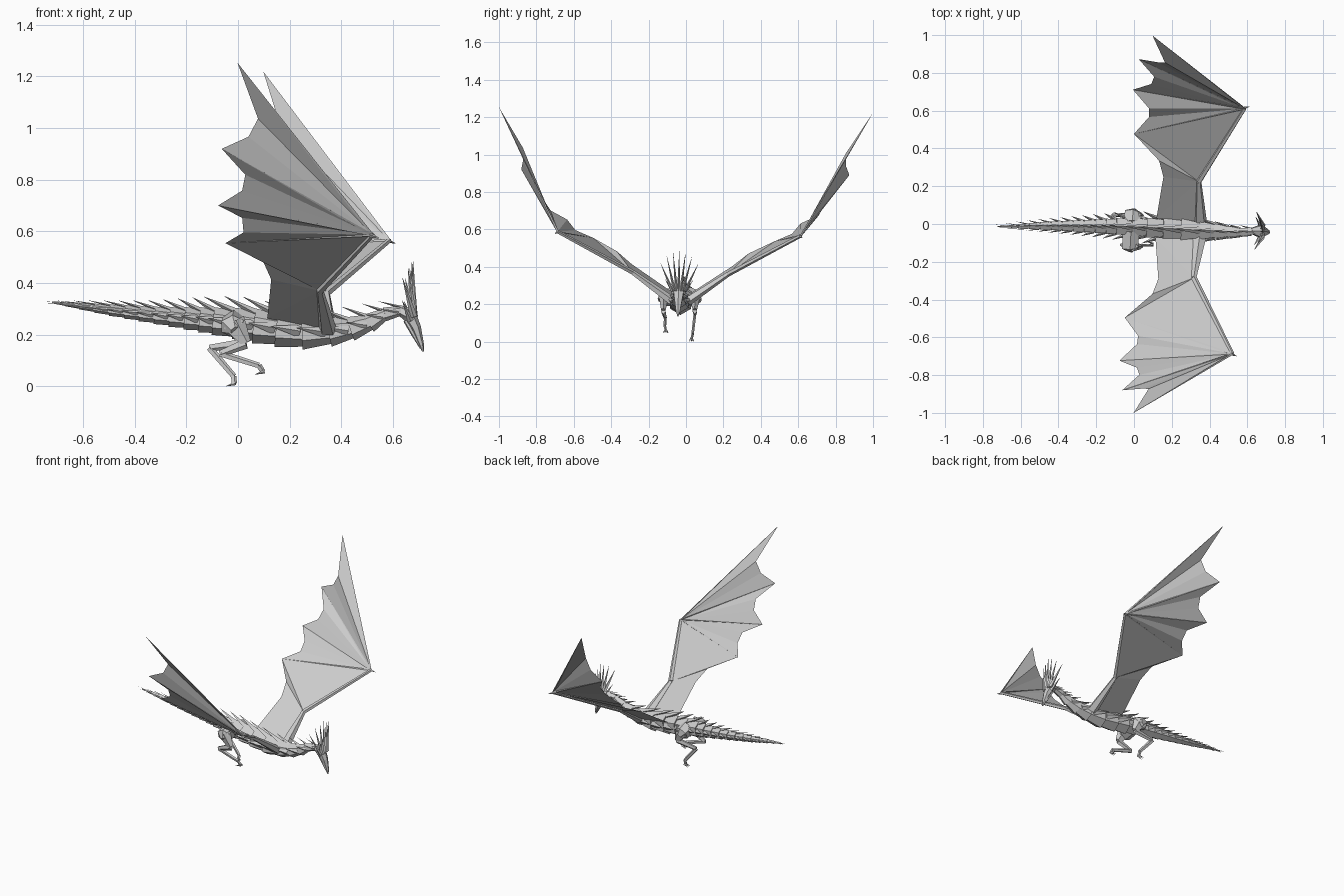
import bpy, bmesh, math
from mathutils import Vector, Matrix

if "Cube" in bpy.data.objects:
    bpy.data.objects.remove(bpy.data.objects["Cube"])

grey = bpy.data.materials.new("stone_grey")
grey.use_nodes = True
grey.diffuse_color = (0.6, 0.6, 0.6, 1)
grey.node_tree.nodes["Principled BSDF"].inputs["Base Color"].default_value = (0.6, 0.6, 0.6, 1)

# The whole creature banks and turns slightly
POSE = Matrix.Translation((0, -0.02, 0)) @ Matrix.Rotation(-0.05, 4, 'Z') @ Matrix.Rotation(-0.017, 4, 'X')
X, Y = Vector((1, 0, 0)), Vector((0, 1, 0))


def finish(bm, name, solid=True):
    if solid:
        bmesh.ops.recalc_face_normals(bm, faces=bm.faces)
    bm.transform(POSE)
    mesh = bpy.data.meshes.new(name)
    bm.to_mesh(mesh)
    bm.free()
    mesh.materials.append(grey)
    obj = bpy.data.objects.new(name, mesh)
    bpy.context.scene.collection.objects.link(obj)
    return obj


def tube(bm, path, sides=6, ref=Y):
    """Faceted tube through (x, y, z, half width, half height) stations."""
    pts = [Vector(p[:3]) for p in path]
    rings = []
    for i, p in enumerate(path):
        d = (pts[min(i + 1, len(pts) - 1)] - pts[max(i - 1, 0)]).normalized()
        side = (ref - d * ref.dot(d)).normalized()
        up = d.cross(side)
        ring = []
        for k in range(sides):
            a = math.tau * k / sides
            ring.append(bm.verts.new(pts[i] + side * math.sin(a) * p[3] + up * math.cos(a) * p[4]))
        rings.append(ring)
    for r, s in zip(rings, rings[1:]):
        for k in range(sides):
            j = (k + 1) % sides
            bm.faces.new((r[k], r[j], s[j], s[k]))
    bm.faces.new(rings[0])
    bm.faces.new(rings[-1])


def spike(bm, base, tip, w, h, ref=Y, sides=4):
    tube(bm, [(*base, w, h), (*tip, w * 0.04, h * 0.04)], sides, ref)


# Spine stations: x, y, z, half width, half height
SPINE = [(0.64, 0.01, 0.295, 0.02, 0.02), (0.58, 0, 0.285, 0.022, 0.022),
         (0.5, 0, 0.24, 0.032, 0.036), (0.4, 0, 0.212, 0.046, 0.047),
         (0.27, 0, 0.207, 0.058, 0.06), (0.1, 0, 0.228, 0.056, 0.064),
         (-0.05, 0, 0.248, 0.048, 0.052), (-0.3, -0.01, 0.272, 0.032, 0.032),
         (-0.5, -0.02, 0.295, 0.02, 0.02), (-0.72, -0.035, 0.324, 0.003, 0.003)]


def spine_at(x):
    for a, b in zip(SPINE, SPINE[1:]):
        if x >= b[0]:
            return Vector(a).lerp(Vector(b), (x - a[0]) / (b[0] - a[0]))
    return Vector(SPINE[-1])


def scaled(p, f):
    return (p[0], p[1], p[2], p[3] * f, p[4] * f)


# Overlapping armour segments from neck to tail, with dorsal and side spikes
cuts = [0.64, 0.58, 0.52, 0.45, 0.37, 0.27, 0.17, 0.08, 0, -0.08]
while cuts[-1] > -0.7:
    cuts.append(max(cuts[-1] - 0.058, -0.72))
body, spikes = bmesh.new(), bmesh.new()
for front, back in zip(cuts, cuts[1:]):
    size = front - back
    a, b = spine_at(front), spine_at(max(back - size * 0.2, -0.72))
    tube(body, [scaled(a, 0.9), scaled(b, 1.12)])
    m = spine_at((front + back) / 2)
    rise = m[4] * 0.9
    spike(spikes, (m[0] + size * 0.4, m[1], m[2] + m[4] * 0.75),
          (back - size * 0.65, m[1], m[2] + m[4] + rise), m[3] * 0.4, m[4] * 0.3)
    for s in (-1, 1):
        spike(spikes, (m[0] + size * 0.2, m[1] + s * m[3] * 0.75, m[2]),
              (back - size * 0.4, m[1] + s * m[3] * 1.5, m[2] + m[4] * 0.3), m[3] * 0.3, m[4] * 0.4)
finish(body, "armoured_body")
finish(spikes, "back_spikes")

# Head hanging downward, with lower jaw
head = bmesh.new()
tube(head, [(0.62, 0.01, 0.298, 0.016, 0.018), (0.662, 0.01, 0.28, 0.034, 0.03),
            (0.69, 0.01, 0.225, 0.024, 0.02), (0.711, 0.01, 0.16, 0.012, 0.01),
            (0.717, 0.01, 0.135, 0.003, 0.004)])
finish(head, "head")
jaw = bmesh.new()
tube(jaw, [(0.65, 0.01, 0.255, 0.018, 0.01), (0.678, 0.01, 0.205, 0.014, 0.009),
           (0.708, 0.01, 0.148, 0.004, 0.004)])
finish(jaw, "lower_jaw")

# Crown of horns
horns = bmesh.new()
for k in range(-3, 4):
    spike(horns, (0.682, 0.01 + k * 0.011, 0.27),
          (0.678 - 0.004 * k * k, 0.01 + k * 0.034, 0.487 - 0.0075 * k * k), 0.009, 0.014)
for s in (-1, 1):
    spike(horns, (0.67, 0.01 + s * 0.025, 0.255), (0.64, 0.01 + s * 0.075, 0.33), 0.009, 0.012)
finish(horns, "horns")

# Wings: trailing edge from the tip inward, fingertips at every third point
EDGE = [(0.047, 1, 1.236), (0.12, 0.865, 1.022), (0.083, 0.865, 0.952),
        (-0.02, 0.878, 0.905), (0.067, 0.79, 0.806), (0.053, 0.752, 0.745),
        (-0.042, 0.718, 0.688), (0.047, 0.625, 0.642), (0.05, 0.58, 0.586),
        (-0.025, 0.487, 0.546), (0.115, 0.353, 0.477), (0.142, 0.27, 0.409),
        (0.116, 0.05, 0.262)]
WRIST, ELBOW, SHOULDER = (0.554, 0.65, 0.576), (0.33, 0.255, 0.365), (0.35, 0.04, 0.215)
for label, s in (("left", 1), ("right", -1)):
    def flip(p):
        return Vector((p[0], p[1] * s, p[2]))

    membrane = bmesh.new()
    edge = [membrane.verts.new(flip(p)) for p in EDGE]
    wrist, elbow, shoulder = [membrane.verts.new(flip(p)) for p in (WRIST, ELBOW, SHOULDER)]
    for i in range(len(edge) - 1):
        membrane.faces.new((wrist if i < 9 else elbow, edge[i], edge[i + 1]))
    membrane.faces.new((wrist, edge[9], elbow))
    membrane.faces.new((elbow, edge[-1], shoulder))
    finish(membrane, label + "_wing_membrane")

    arm = bmesh.new()
    tube(arm, [(*flip(SHOULDER), 0.036, 0.026), (*flip(ELBOW), 0.014, 0.014)], 5, X)
    tube(arm, [(*flip(ELBOW), 0.016, 0.014), (*flip(WRIST), 0.01, 0.01)], 5, X)
    tip = flip(WRIST) + Vector((0.025, s * 0.012, -0.012))
    spike(arm, flip(WRIST) - X * 0.01, tip, 0.009, 0.009)
    for i in range(0, 10, 3):
        spike(arm, flip(WRIST), flip(EDGE[i]), 0.006, 0.006, X, 3)
    finish(arm, label + "_wing_bones")

# Legs: hip, knee, hock, ankle, each x, z, radius
LEGS = {"left": (0.072, [(-0.01, 0.245, 0.05), (0.03, 0.17, 0.022), (-0.115, 0.15, 0.014),
                         (-0.02, 0.04, 0.012), (-0.018, 0.012, 0.011)]),
        "right": (-0.108, [(-0.015, 0.245, 0.05), (0.035, 0.165, 0.022), (-0.065, 0.125, 0.014),
                           (0.085, 0.078, 0.012), (0.1, 0.055, 0.011)])}
for label, (y, joints) in LEGS.items():
    s = 1 if y > 0 else -1
    leg = bmesh.new()
    path = [(x, y - s * 0.006 * max(i, 1), z, r * 0.6, r) for i, (x, z, r) in enumerate(joints)]
    for a, b in zip(path, path[1:]):
        tube(leg, [a, b], 5)
    # Haunch joining the thigh to the body
    x, z, r = joints[0]
    tube(leg, [(x, s * 0.02, z, r, r), (x, y, z - 0.015, r, r * 0.9), (x + 0.01, y + s * 0.012, z - 0.03, r * 0.4, r * 0.4)], 6, X)
    finish(leg, label + "_leg")

    claws = bmesh.new()
    x, cy, z = path[-1][:3]
    for k in (-1, 0, 1):
        spike(claws, (x + 0.006, cy + k * 0.006, z), (x - 0.03, cy + k * 0.013, z - 0.011), 0.005, 0.007)
    finish(claws, label + "_foot_claws")
